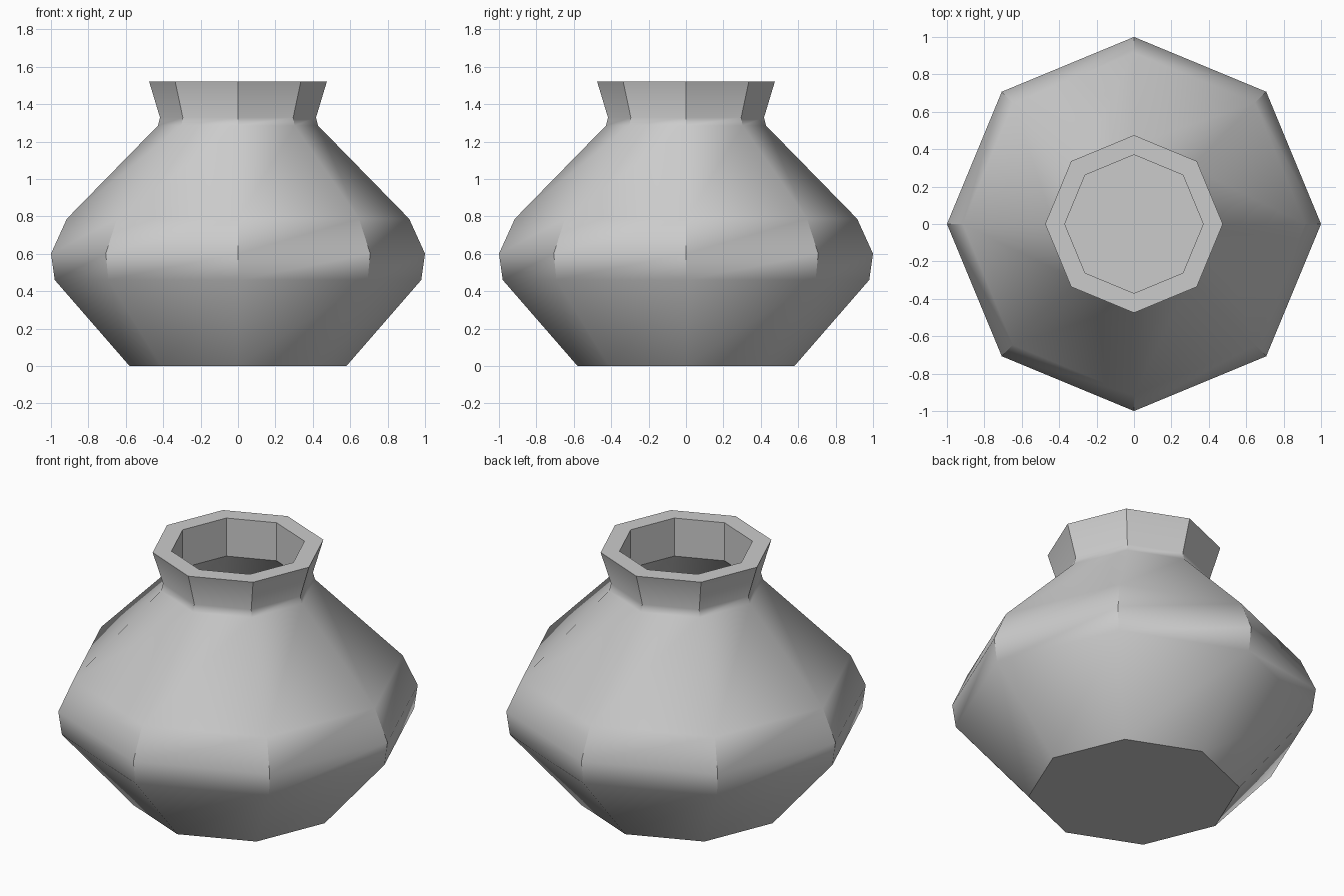
import bpy, bmesh, math

if "Cube" in bpy.data.objects:
    bpy.data.objects.remove(bpy.data.objects["Cube"])

SIDES = 8

# Profile (radius, height): outer wall from base to rim, then the hollow inside
profile = [
    (0.58, 0.0), (0.98, 0.46), (1.0, 0.60), (0.915, 0.787),
    (0.428, 1.285), (0.417, 1.328), (0.475, 1.52),
    (0.37, 1.52), (0.37, 1.29), (0.85, 0.76), (0.92, 0.60),
    (0.90, 0.49), (0.54, 0.08),
]


def lathe(name, points):
    """Spin a profile into a faceted body, capped at both ends."""
    bm = bmesh.new()
    rings = []
    for r, z in points:
        rings.append([bm.verts.new((r * math.cos(math.tau * i / SIDES),
                                    r * math.sin(math.tau * i / SIDES), z))
                      for i in range(SIDES)])
    for a, b in zip(rings, rings[1:]):
        for i in range(SIDES):
            j = (i + 1) % SIDES
            bm.faces.new((a[i], a[j], b[j], b[i]))
    bm.faces.new(rings[0][::-1])   # underside
    bm.faces.new(rings[-1])        # inner floor
    bmesh.ops.recalc_face_normals(bm, faces=bm.faces)
    mesh = bpy.data.meshes.new(name)
    bm.to_mesh(mesh)
    bm.free()
    obj = bpy.data.objects.new(name, mesh)
    bpy.context.collection.objects.link(obj)
    return obj


# Eight-sided pot, smooth up the profile with crisp upright edges
pot = lathe("pot", profile)
bpy.context.view_layer.objects.active = pot
pot.select_set(True)
bpy.ops.object.shade_smooth_by_angle(angle=math.radians(35))
